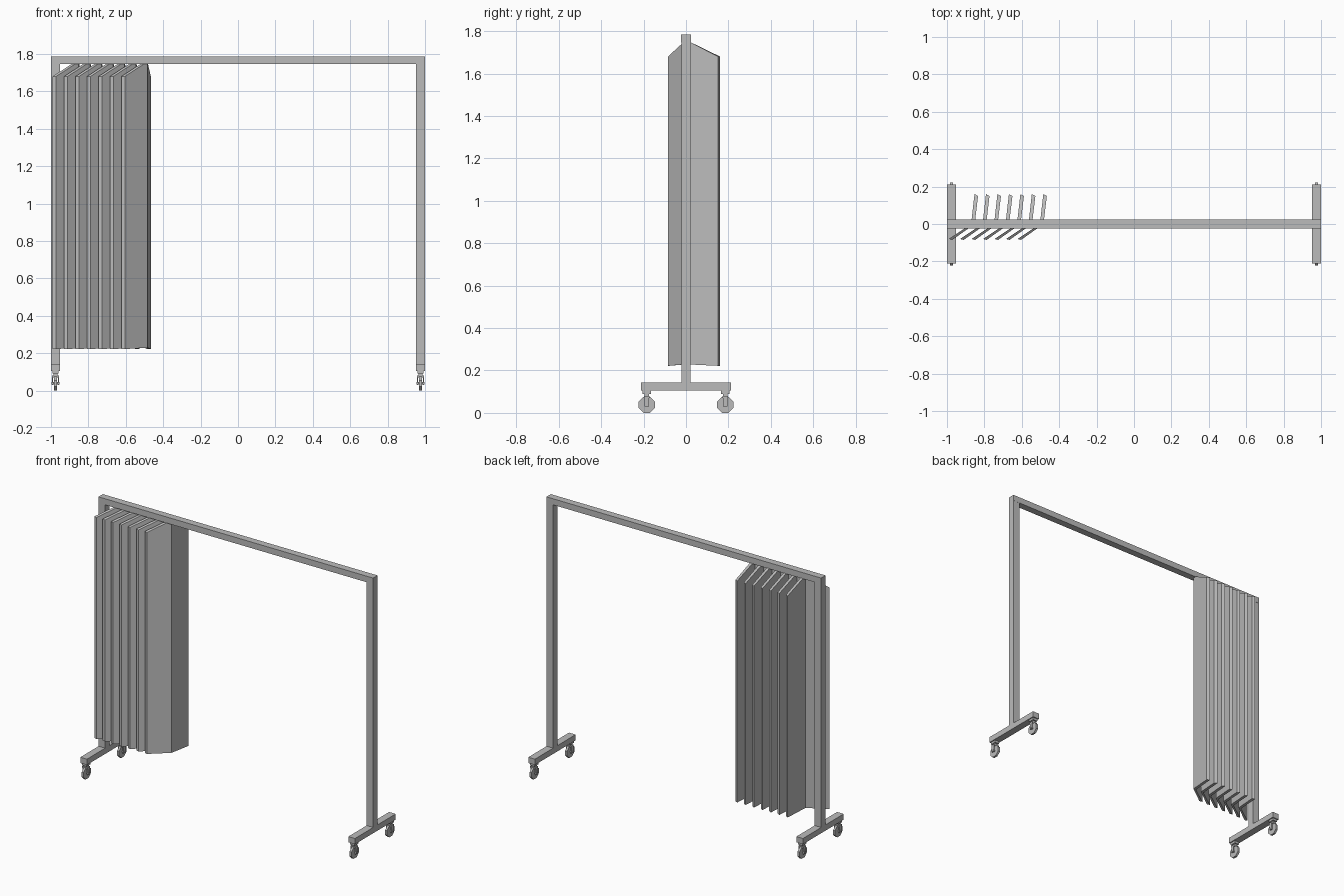
import bpy, bmesh
from math import pi
from mathutils import Matrix

cube = bpy.data.objects.get("Cube")
if cube:
    bpy.data.objects.remove(cube)

grey = bpy.data.materials.new("plain grey")
grey.use_nodes = True
grey.diffuse_color = (0.5, 0.5, 0.5, 1)
grey.node_tree.nodes["Principled BSDF"].inputs["Base Color"].default_value = (0.5, 0.5, 0.5, 1)


def finish(name, bm):
    bmesh.ops.recalc_face_normals(bm, faces=bm.faces)
    mesh = bpy.data.meshes.new(name)
    bm.to_mesh(mesh)
    bm.free()
    mesh.materials.append(grey)
    obj = bpy.data.objects.new(name, mesh)
    bpy.context.collection.objects.link(obj)
    return obj


def add_box(bm, lo, hi):
    size = [b - a for a, b in zip(lo, hi)]
    mid = [(a + b) / 2 for a, b in zip(lo, hi)]
    bmesh.ops.create_cube(bm, size=1, matrix=Matrix.Translation(mid) @ Matrix.Diagonal((*size, 1)))


def box(name, lo, hi):
    bm = bmesh.new()
    add_box(bm, lo, hi)
    return finish(name, bm)


def add_axle_disc(bm, x, y, z, radius, width, sides):
    turn = Matrix.Translation((x, y, z)) @ Matrix.Rotation(pi / 2, 4, 'Y') @ Matrix.Rotation(pi / sides, 4, 'Z')
    bmesh.ops.create_cone(bm, cap_ends=True, segments=sides, radius1=radius,
                          radius2=radius, depth=width, matrix=turn)


def caster(name, x, y):
    # Mounting block, stem and two fork cheeks
    bm = bmesh.new()
    add_box(bm, (x - 0.017, y - 0.02, 0.09), (x + 0.017, y + 0.02, 0.108))
    add_box(bm, (x - 0.019, y - 0.014, 0.07), (x + 0.019, y + 0.014, 0.08))
    add_box(bm, (x - 0.011, y - 0.011, 0.078), (x + 0.011, y + 0.011, 0.092))
    for s in (-1, 1):
        add_box(bm, (x + s * 0.016 - 0.003, y - 0.01, 0.03), (x + s * 0.016 + 0.003, y + 0.01, 0.074))
    finish(name + "_fork", bm)
    # Wheel with axle
    bm = bmesh.new()
    add_axle_disc(bm, x, y, 0.038, 0.041, 0.014, 8)
    add_axle_disc(bm, x, y, 0.038, 0.007, 0.042, 8)
    finish(name + "_wheel", bm)


def garment(name, x):
    # Folded panel: each column is (x, y left, y right, bottom, top)
    columns = [(-0.12, -0.08, -0.085, 0.222, 1.68),
               (0, 0, 0, 0.229, 1.758),
               (0.018, 0.16, 0.15, 0.222, 1.68)]
    bm = bmesh.new()
    rings = []
    for dx, y_left, y_right, low, high in columns:
        rings.append([bm.verts.new(p) for p in (
            (x + dx - 0.019, y_left, low), (x + dx, y_right, low),
            (x + dx, y_right, high), (x + dx - 0.019, y_left, high))])
    for a, b in zip(rings, rings[1:]):
        for i in range(4):
            j = (i + 1) % 4
            bm.faces.new((a[i], a[j], b[j], b[i]))
    bm.faces.new(rings[0])
    bm.faces.new(rings[-1])
    finish(name, bm)


# Frame
box("top_rail", (-1, -0.023, 1.745), (1, 0.023, 1.785))
for side, s in (("right", -1), ("left", 1)):
    inner, outer = sorted((s * 0.952, s))
    box(side + "_post", (inner, -0.022, 0.14), (outer, 0.022, 1.746))
    box(side + "_foot", (inner, -0.212, 0.105), (outer, 0.212, 0.143))
    for end, y in (("front", -0.185), ("back", 0.185)):
        caster(f"{side}_{end}_caster", s * 0.976, y)

# Hanging garments
for i in range(7):
    garment(f"garment_{i + 1}", -0.484 - i * 0.0613)
